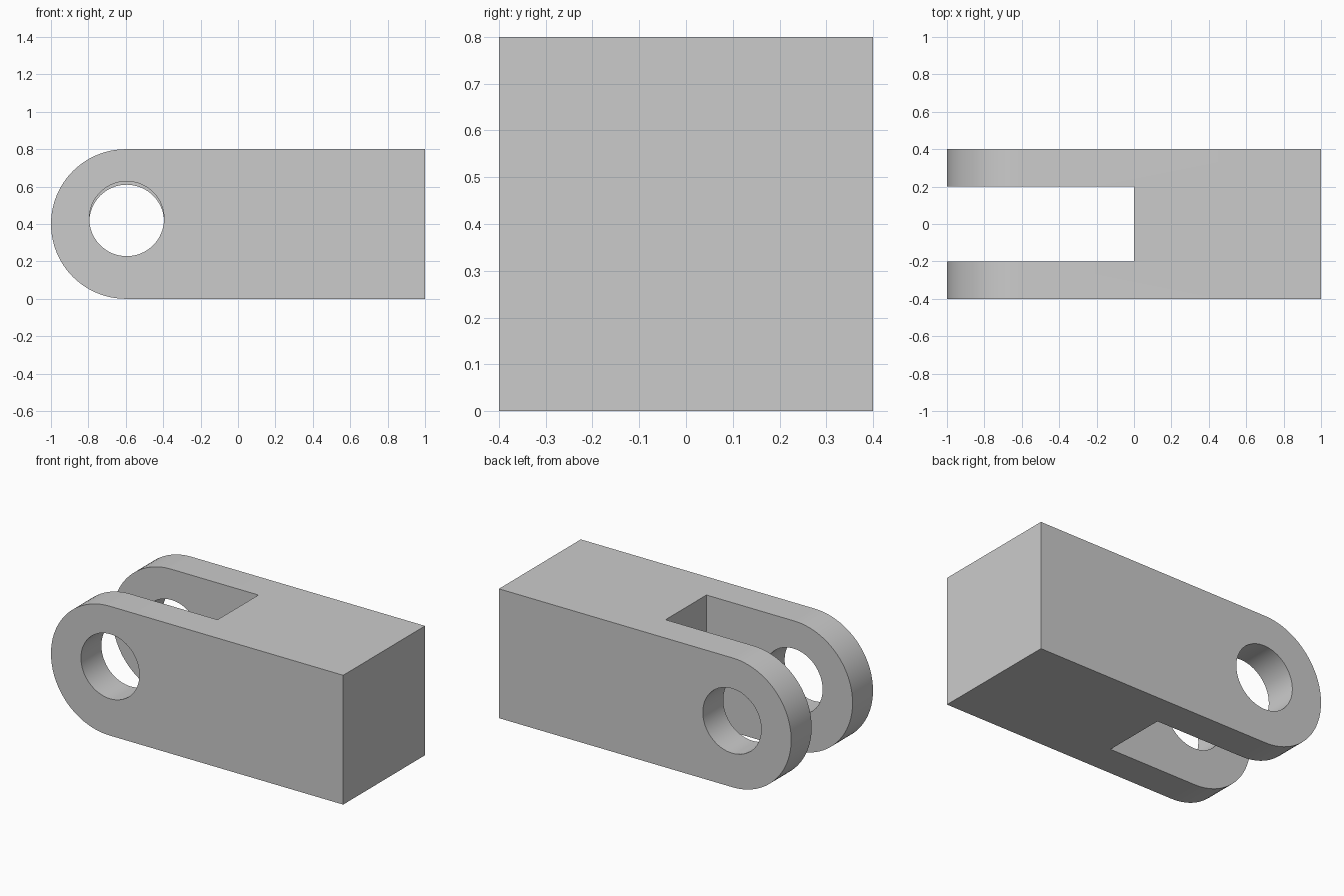
import bpy, bmesh
from math import pi, cos, sin
from mathutils import Matrix, Vector

cube = bpy.data.objects.get("Cube")
if cube:
    bpy.data.objects.remove(cube, do_unlink=True)

HALF = 0.4          # half of the width and height
ARM_X = -0.6        # centre of the rounded arm ends
ARM_IN = 0.2        # inner side of each arm


def link(name, bm):
    bmesh.ops.recalc_face_normals(bm, faces=bm.faces)
    mesh = bpy.data.meshes.new(name)
    bm.to_mesh(mesh)
    bm.free()
    obj = bpy.data.objects.new(name, mesh)
    bpy.context.collection.objects.link(obj)
    return obj


def extruded(name, outline, depth):
    """Extrude an x-z outline symmetrically along y."""
    bm = bmesh.new()
    face = bm.faces.new([bm.verts.new((x, -depth, z)) for x, z in outline])
    grown = bmesh.ops.extrude_face_region(bm, geom=[face])["geom"]
    verts = [v for v in grown if isinstance(v, bmesh.types.BMVert)]
    bmesh.ops.translate(bm, verts=verts, vec=(0, 2 * depth, 0))
    return link(name, bm)


def pin_cutter(name, y, z):
    """Cylinder along y that drills one arm."""
    bm = bmesh.new()
    place = Matrix.Translation(Vector((ARM_X + 0.005, y, z))) @ Matrix.Rotation(pi / 2, 4, "X")
    bmesh.ops.create_cone(bm, cap_ends=True, segments=64, radius1=0.2, radius2=0.2,
                          depth=0.3, matrix=place)
    return link(name, bm)


# Body: block with one half-round end
steps = 48
outline = [(1, 0), (1, 2 * HALF)]
for i in range(steps + 1):
    a = pi / 2 + pi * i / steps
    outline.append((ARM_X + HALF * cos(a), HALF + HALF * sin(a)))
clevis = extruded("clevis_fork", outline, HALF)

# Slot between the arms, and a pin hole in each arm
slot = extruded("slot_cutter", [(-1.2, -0.2), (0, -0.2), (0, 1), (-1.2, 1)], ARM_IN)
cutters = [slot,
           pin_cutter("front_hole_cutter", -0.3, 0.428),
           pin_cutter("back_hole_cutter", 0.3, 0.41)]

bpy.ops.object.select_all(action="DESELECT")
clevis.select_set(True)
bpy.context.view_layer.objects.active = clevis
for cutter in cutters:
    mod = clevis.modifiers.new(cutter.name, "BOOLEAN")
    mod.operation = "DIFFERENCE"
    mod.solver = "EXACT"
    mod.object = cutter
    bpy.ops.object.modifier_apply(modifier=mod.name)
    bpy.data.objects.remove(cutter, do_unlink=True)

# Plain grey finish
grey = bpy.data.materials.new("plain_grey")
grey.use_nodes = True
colour = (0.6, 0.6, 0.6, 1)
grey.diffuse_color = colour
grey.node_tree.nodes["Principled BSDF"].inputs["Base Color"].default_value = colour
clevis.data.materials.clear()
clevis.data.materials.append(grey)

bpy.ops.object.shade_smooth_by_angle(angle=pi / 6)
